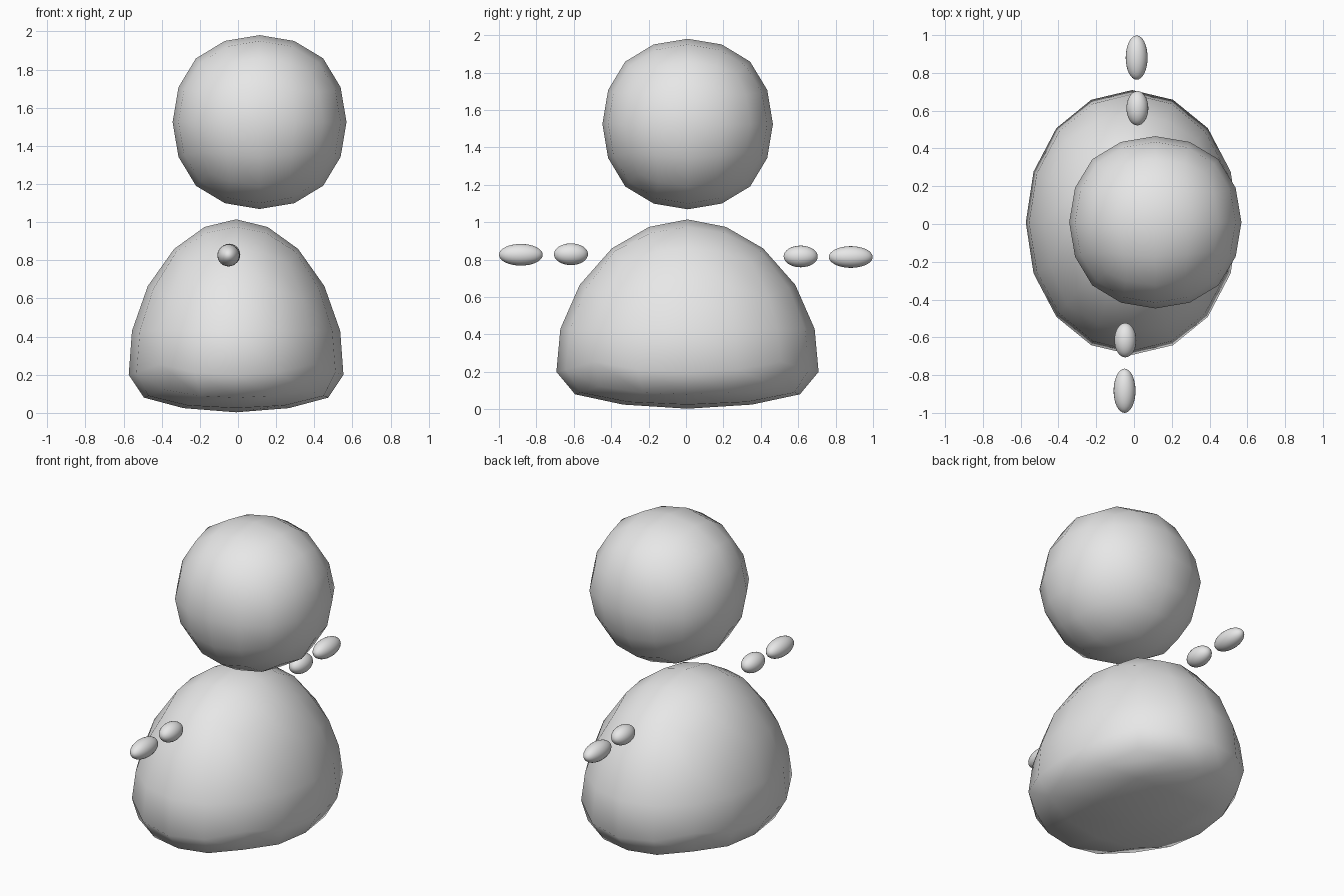
import bpy, bmesh, math

if "Cube" in bpy.data.objects:
    bpy.data.objects.remove(bpy.data.objects["Cube"])

stone = bpy.data.materials.new("light_grey")
stone.diffuse_color = (0.8, 0.8, 0.8, 1)
stone.use_nodes = True
stone.node_tree.nodes["Principled BSDF"].inputs["Base Color"].default_value = stone.diffuse_color


def finish(name, bm, loc=(0, 0, 0)):
    me = bpy.data.meshes.new(name)
    bm.to_mesh(me)
    bm.free()
    me.materials.append(stone)
    for p in me.polygons:
        p.use_smooth = True
    ob = bpy.data.objects.new(name, me)
    ob.location = loc
    bpy.context.collection.objects.link(ob)
    return ob


# Head: a cube rounded by two levels of subdivision
bm = bmesh.new()
bmesh.ops.create_cube(bm, size=1.038)
head = finish("head", bm, (0.113, 0.009, 1.525))
sub = head.modifiers.new("round", 'SUBSURF')
sub.levels = sub.render_levels = 2
sub.use_limit_surface = False

# Body: a quad ball whose rows follow a bell profile (radius, height), top to bottom
PROFILE = [(0, 1.015), (0.165, 0.975), (0.325, 0.86), (0.463, 0.665), (0.546, 0.43),
           (0.563, 0.2), (0.483, 0.08), (0.277, 0.025), (0, 0.003)]


def profile(t):
    i = min(int(t), 7)
    f = t - i
    p0 = PROFILE[i - 1] if i else (-PROFILE[1][0], PROFILE[1][1])
    p3 = PROFILE[i + 2] if i < 7 else (-PROFILE[7][0], PROFILE[7][1])
    p1, p2 = PROFILE[i], PROFILE[i + 1]
    return [b + 0.5 * f * (c - a + f * (2 * a - 5 * b + 4 * c - d + f * (3 * (b - c) + d - a)))
            for a, b, c, d in zip(p0, p1, p2, p3)]


bm = bmesh.new()
bmesh.ops.create_cube(bm, size=2)
bmesh.ops.subdivide_edges(bm, edges=bm.edges[:], cuts=3, use_grid_fill=True)
for v in bm.verts:
    x, y, z = (math.tan(c * math.pi / 4) for c in v.co)
    flat = math.hypot(x, y)
    r, h = profile(math.atan2(flat, z) / (math.pi / 8))
    k = r / flat if flat > 1e-6 else 0
    v.co = (x * k, y * k * 1.245, h)
finish("body", bm, (-0.01, 0.008, 0))

# Arms: two floating beads on each side
for name, x, y, z, half in (("front_hand", -0.05, -0.883, 0.826, 0.117),
                            ("front_forearm", -0.046, -0.615, 0.829, 0.091),
                            ("back_forearm", 0.018, 0.613, 0.817, 0.091),
                            ("back_hand", 0.014, 0.881, 0.814, 0.117)):
    bm = bmesh.new()
    bmesh.ops.create_uvsphere(bm, u_segments=24, v_segments=16, radius=1)
    for v in bm.verts:
        # poles point along the arm
        v.co = (v.co.x * 0.058, v.co.z * half, -v.co.y * 0.058)
    finish(name, bm, (x, y, z))
